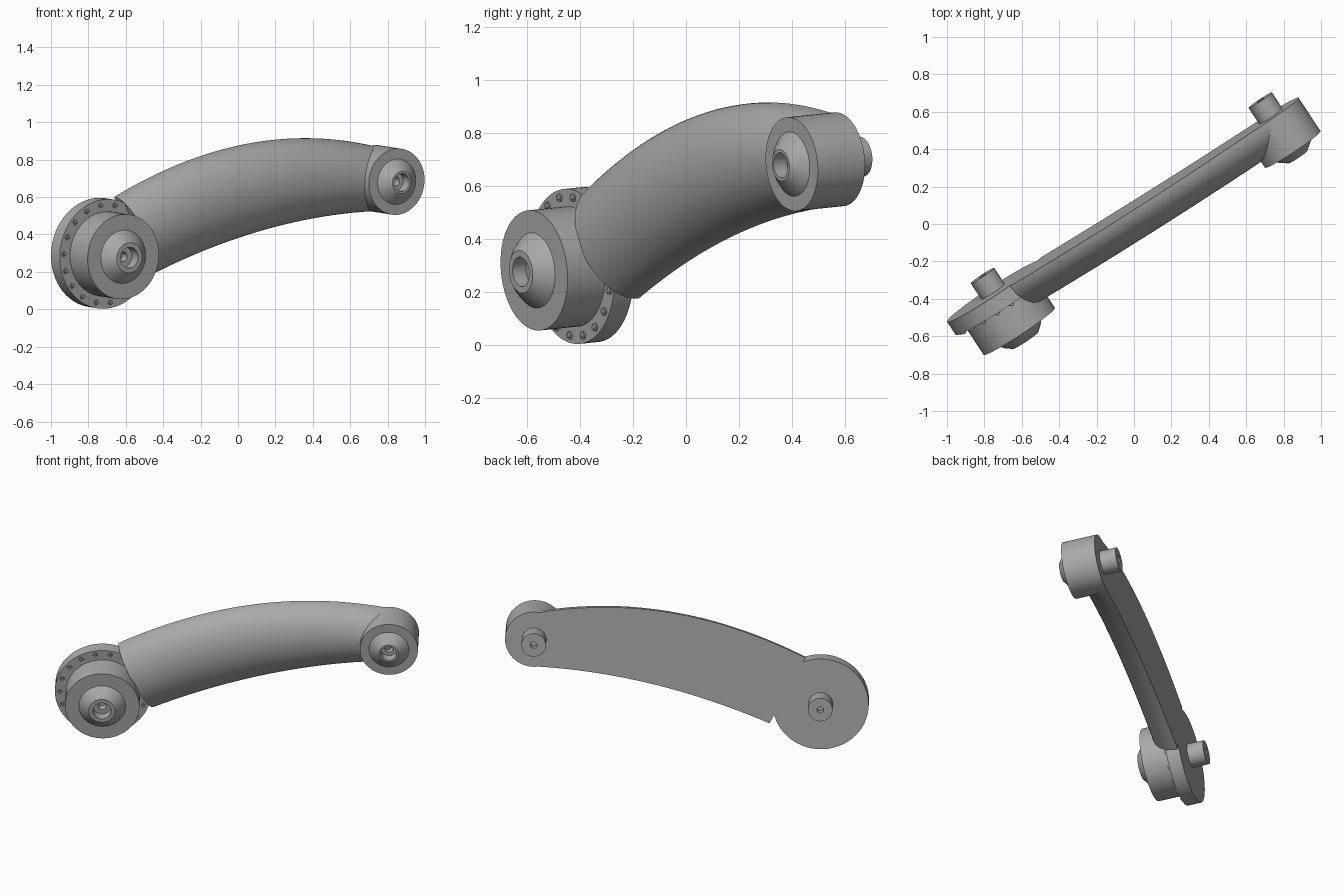
import bpy, bmesh
from math import sin, cos, pi, radians
from mathutils import Vector

cube = bpy.data.objects.get("Cube")
if cube:
    bpy.data.objects.remove(cube, do_unlink=True)

# Tilted frame: along the arm, across the arm, and the pin axis towards the back
TURN, TILT = radians(33.4), radians(5)
ALONG = Vector((cos(TURN), sin(TURN), 0))
LEVEL = Vector((-sin(TURN), cos(TURN), 0))
UP = Vector((0, 0, 1))
ACROSS = UP * cos(TILT) - LEVEL * sin(TILT)
AXIS = LEVEL * cos(TILT) + UP * sin(TILT)
BACK = 0.14
BIG, SMALL = (-0.828, 0.292), (0.928, 0.691)

metal = bpy.data.materials.new("grey metal")
metal.use_nodes = True
GREY = (0.4, 0.4, 0.4, 1)
metal.diffuse_color = GREY
metal.node_tree.nodes["Principled BSDF"].inputs["Base Color"].default_value = GREY


def place(u, v, b):
    return ALONG * u + ACROSS * v + AXIS * b


def finish(bm, name):
    bmesh.ops.remove_doubles(bm, verts=bm.verts, dist=1e-5)
    bmesh.ops.recalc_face_normals(bm, faces=bm.faces)
    mesh = bpy.data.meshes.new(name)
    bm.to_mesh(mesh)
    bm.free()
    obj = bpy.data.objects.new(name, mesh)
    bpy.context.collection.objects.link(obj)
    mesh.materials.append(metal)
    bpy.ops.object.select_all(action="DESELECT")
    obj.select_set(True)
    bpy.context.view_layer.objects.active = obj
    bpy.ops.object.shade_smooth_by_angle(angle=radians(25))
    return obj


def bridge(bm, rings, closed):
    for a, b in zip(rings, rings[1:]):
        n = len(a)
        for i in range(n if closed else n - 1):
            j = (i + 1) % n
            bm.faces.new((a[i], a[j], b[j], b[i]))


def lathe(bm, centre, profile, sides=64):
    """Revolve (radius, depth) points about the pin axis and cap both ends."""
    rings = []
    for r, b in profile:
        angles = [2 * pi * i / sides for i in range(sides)]
        rings.append([bm.verts.new(place(centre[0] + r * cos(a), centre[1] + r * sin(a), b))
                      for a in angles])
    bridge(bm, rings, True)
    bm.faces.new(rings[0])
    bm.faces.new(rings[-1])


def turned(name, centre, profile):
    bm = bmesh.new()
    lathe(bm, centre, profile)
    finish(bm, name)


# Curved half-round arm with a flat back
def top_edge(u):
    return Vector((u, 0.906 - 0.217 * (u - 0.47) ** 2))


def bottom_edge(u):
    return Vector((u, 0.52 - 0.137 * (u - 1.1) ** 2))


bm = bmesh.new()
sections = []
STEPS, ARC = 48, 32
for k in range(STEPS + 1):
    t = k / STEPS
    top = top_edge(-0.735 + 1.665 * t)
    low = bottom_edge(-0.515 + 1.445 * t)
    mid, half = (top + low) / 2, (top - low) / 2
    ring = []
    for i in range(ARC + 1):
        a = pi * i / ARC
        p = mid + half * cos(a)
        ring.append(bm.verts.new(place(p.x, p.y, BACK - 0.175 * sin(a))))
    sections.append(ring)
bridge(bm, sections, True)
bm.faces.new(sections[0])
bm.faces.new(sections[-1])
finish(bm, "curved_arm")


# Hub: drum, bulged boss with a stepped socket, and a drilled rear pin
def hub(name, centre, drum_r, front, boss_r, mid_r, mid_h, rim_r, rim_h, socket_r):
    rim = front - rim_h
    floor = rim + 0.06
    turned(name + "_hub", centre, [
        (drum_r, BACK), (drum_r, front), (boss_r, front),
        (mid_r, front - mid_h), (rim_r, rim), (socket_r, rim),
        (socket_r, floor), (0.025, floor), (0.025, floor + 0.05)])
    turned(name + "_rear_pin", centre, [
        (0.075, BACK - 0.02), (0.075, 0.242), (0.02, 0.242), (0.02, 0.2)])


hub("large", BIG, 0.228, -0.116, 0.143, 0.115, 0.033, 0.081, 0.06, 0.056)
hub("small", SMALL, 0.178, -0.074, 0.122, 0.1, 0.02, 0.06, 0.05, 0.048)

# Flange plate behind the large hub
FLANGE = 0.055
turned("flange_plate", BIG, [(0.294, FLANGE), (0.294, BACK)])

# Ring of small bolts on the exposed part of the flange
bm = bmesh.new()
for i in range(14):
    a = radians(80 + 20 * i)
    spot = (BIG[0] + 0.265 * cos(a), BIG[1] + 0.265 * sin(a))
    lathe(bm, spot, [(0.016, FLANGE + 0.01), (0.016, FLANGE - 0.006), (0.01, FLANGE - 0.006),
                     (0.008, FLANGE - 0.014)], 12)
finish(bm, "flange_bolts")
